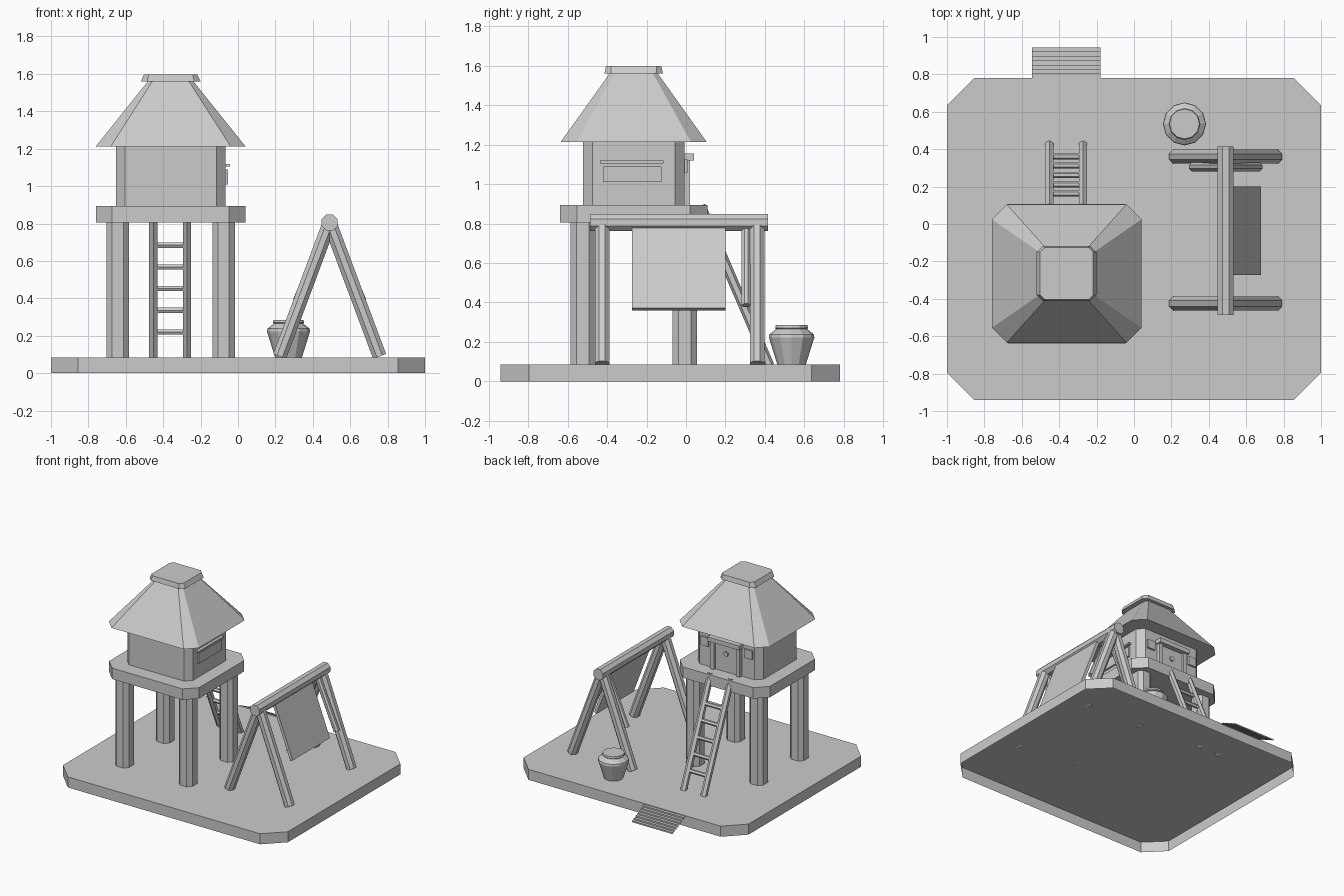
import bpy, bmesh, math
from mathutils import Vector

cube = bpy.data.objects.get("Cube")
if cube:
    bpy.data.objects.remove(cube)

stone = bpy.data.materials.new("plain_grey")
stone.use_nodes = True
GREY = (0.6, 0.6, 0.6, 1)
stone.diffuse_color = GREY
stone.node_tree.nodes["Principled BSDF"].inputs["Base Color"].default_value = GREY


def finish(name, bm, normals=True):
    if normals:
        bmesh.ops.recalc_face_normals(bm, faces=bm.faces)
    mesh = bpy.data.meshes.new(name)
    bm.to_mesh(mesh)
    bm.free()
    mesh.materials.append(stone)
    obj = bpy.data.objects.new(name, mesh)
    bpy.context.collection.objects.link(obj)
    return obj


def loft(name, rings, bottom=True, top=True):
    """Skin between equal-length rings of points."""
    bm = bmesh.new()
    loops = [[bm.verts.new(p) for p in ring] for ring in rings]
    n = len(loops[0])
    for a, b in zip(loops, loops[1:]):
        for i in range(n):
            j = (i + 1) % n
            bm.faces.new((a[i], a[j], b[j], b[i]))
    if bottom:
        bm.faces.new(loops[0][::-1])
    if top:
        bm.faces.new(loops[-1])
    return finish(name, bm, normals=False)


def cut_rect(cx, cy, z, hx, hy, c):
    """Rectangle with cut corners, counter-clockwise."""
    pts = [(hx, c - hy), (hx, hy - c), (hx - c, hy), (c - hx, hy),
           (-hx, hy - c), (-hx, c - hy), (c - hx, -hy), (hx - c, -hy)]
    return [(cx + x, cy + y, z) for x, y in pts]


def cut_block(name, cx, cy, levels, **caps):
    return loft(name, [cut_rect(cx, cy, *lv) for lv in levels], **caps)


def lathe(name, cx, cy, profile, n=12):
    turn = [2 * math.pi * i / n for i in range(n)]
    return loft(name, [[(cx + r * math.cos(t), cy + r * math.sin(t), z) for t in turn]
                       for r, z in profile])


def rod(name, start, end, r, n=8):
    a, b = Vector(start), Vector(end)
    d = (b - a).normalized()
    side = d.cross(Vector((0, 1, 0)) if abs(d.y) < 0.9 else Vector((1, 0, 0))).normalized()
    up = d.cross(side)
    ring = []
    for i in range(n):
        t = 2 * math.pi * (i + 0.5) / n
        ring.append((side * math.cos(t) + up * math.sin(t)) * r / math.cos(math.pi / n))
    return loft(name, [[a + v for v in ring], [b + v for v in ring]])


def box(name, x, y, z):
    bm = bmesh.new()
    bmesh.ops.create_cube(bm, size=1)
    for v in bm.verts:
        v.co = [lo + (c + 0.5) * (hi - lo) for c, (lo, hi) in zip(v.co, (x, y, z))]
    return finish(name, bm)


# Ground platform, open underneath
GROUND = 0.085
cut_block("platform", 0, -0.08, [(0, 1, 0.86, 0.145), (GROUND, 1, 0.86, 0.145)], bottom=False)

# Steps: a thin folded sheet of treads and risers
STEPS = 7
bm = bmesh.new()
path = []
for i in range(STEPS):
    z = GROUND * (STEPS - i) / (STEPS + 0.5)
    path += [(0.78 + 0.165 * i / STEPS, z), (0.78 + 0.165 * (i + 1) / STEPS, z)]
path.append((0.945, 0))
rows = [[bm.verts.new((x, y, z)) for x in (-0.545, -0.18)] for y, z in path]
for a, b in zip(rows, rows[1:]):
    bm.faces.new((a[0], a[1], b[1], b[0]))
finish("entry_steps", bm, normals=False)

# Tower: four posts, deck, hut, roof and cap
TX, TY = -0.36, -0.265
for sx, side in ((1, "left"), (-1, "right")):
    for sy, end in ((-1, "front"), (1, "back")):
        cut_block(f"tower_post_{end}_{side}", TX + sx * 0.283, TY + sy * 0.258,
                  [(GROUND, 0.06, 0.062, 0.03), (0.81, 0.06, 0.062, 0.03)])
cut_block("deck", TX, TY, [(0.805, 0.4, 0.373, 0.087), (0.893, 0.4, 0.373, 0.087)])
cut_block("hut", TX, TY, [(0.893, 0.292, 0.257, 0.048), (1.215, 0.292, 0.257, 0.048)])
cut_block("roof", TX, TY, [(1.213, 0.4, 0.37, 0.08), (1.56, 0.122, 0.122, 0.024)])
cut_block("roof_cap", TX, TY, [(1.56, 0.16, 0.148, 0.034), (1.598, 0.142, 0.14, 0.025)])

# Window on the left wall
WALL = TX + 0.292
box("side_window", (WALL - 0.01, WALL + 0.014), (-0.42, -0.125), (1.01, 1.09))
box("side_window_ledge", (WALL - 0.01, WALL + 0.024), (-0.435, -0.113), (1.105, 1.118))

# Doorway and small windows on the back wall
BACK = TY + 0.257
box("door", (TX - 0.1, TX + 0.1), (BACK - 0.01, BACK + 0.008), (0.89, 1.125))
box("door_lintel", (TX - 0.14, TX + 0.14), (BACK - 0.01, 0.04), (1.12, 1.155))
rod("door_medallion", (TX, BACK, 1.04), (TX, BACK + 0.018, 1.04), 0.018)
for s, side in ((1, "left"), (-1, "right")):
    x = TX + s * 0.115
    box(f"door_post_{side}", (x - 0.016, x + 0.016), (BACK - 0.01, 0.02), (0.89, 1.125))
    x = TX + s * 0.195
    box(f"back_window_{side}", (x - 0.035, x + 0.035), (BACK - 0.01, 0.007), (1.055, 1.125))


# Ladder leaning on the back of the deck
def ladder_y(z):
    return 0.42 - (z - GROUND) * 0.43


for x, side in ((-0.273, "left"), (-0.453, "right")):
    rod(f"ladder_rail_{side}", (x, ladder_y(0.08), 0.08), (x, ladder_y(0.89), 0.89), 0.022, 6)
for i in range(5):
    z = 0.22 + i * 0.116
    rod(f"ladder_rung_{i + 1}", (-0.45, ladder_y(z), z), (-0.276, ladder_y(z), z), 0.014, 6)

# A-frame with a top beam and two pairs of legs
BX, BZ = 0.49, 0.805
rod("frame_beam", (BX, -0.487, BZ), (BX, 0.415, BZ), 0.043)
for y, end in ((-0.425, "front"), (0.36, "back")):
    for s, side in ((1, "left"), (-1, "right")):
        rod(f"frame_leg_{end}_{side}", (BX, y, BZ), (BX + s * 0.267, y, GROUND + 0.005), 0.037)

# Short braces inside the back legs
for s, side in ((1, "left"), (-1, "right")):
    rod(f"frame_brace_{side}", (BX, 0.305, 0.79), (BX + s * 0.175, 0.305, 0.385), 0.023)

# Hanging panel sloping down from the beam
panel = []
for y in (-0.273, 0.2):
    panel.append([(0.497, y, 0.78), (0.657, y, 0.36), (0.678, y, 0.372), (0.518, y, 0.792)])
loft("hanging_panel", panel)

# Clay pot
lathe("pot", 0.27, 0.535, [(0.072, GROUND), (0.115, 0.222), (0.113, 0.238),
                           (0.079, 0.265), (0.083, 0.27), (0.08, 0.285)])
